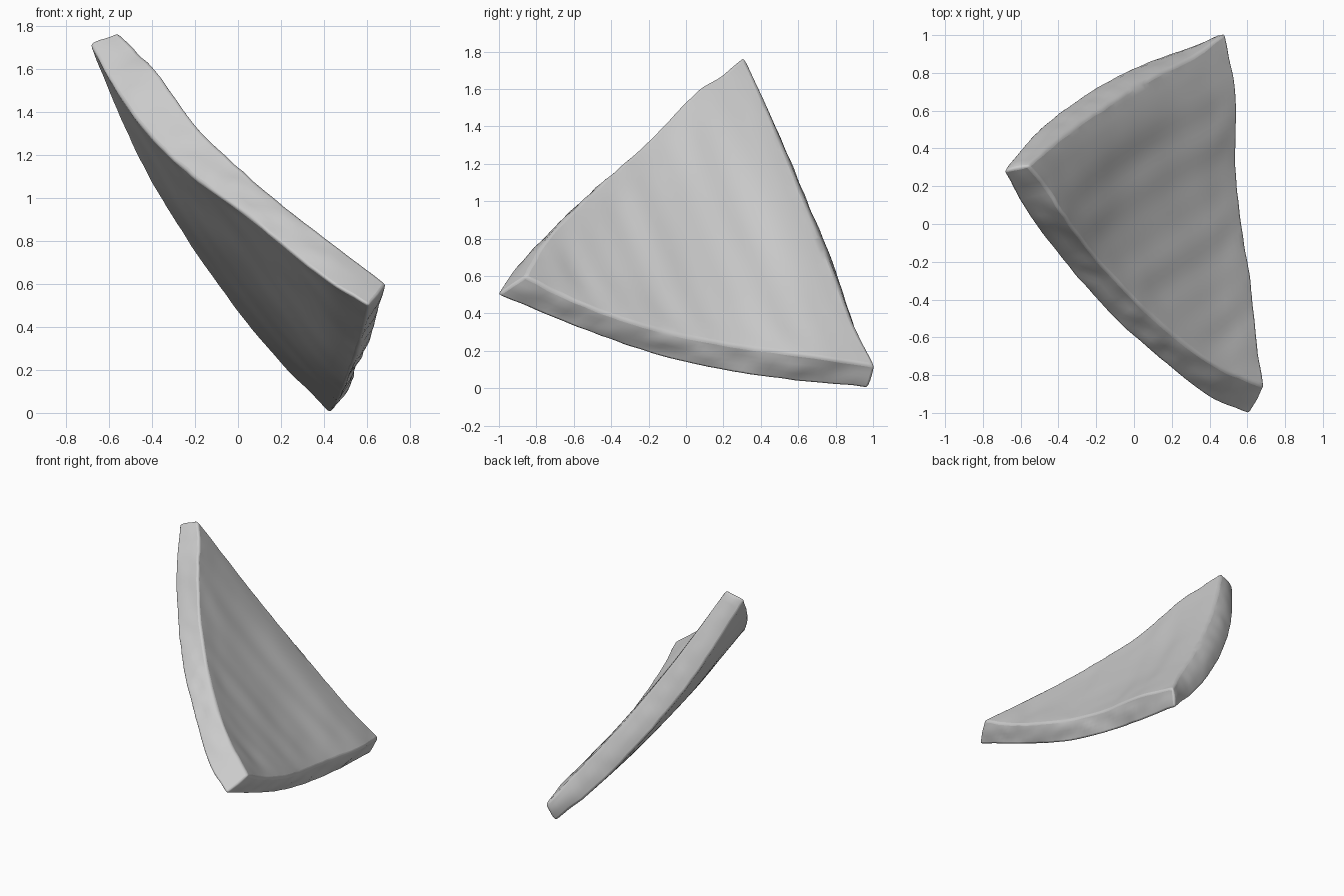
import bpy, bmesh, math
from mathutils import Vector, noise

cube = bpy.data.objects.get("Cube")
if cube:
    bpy.data.objects.remove(cube, do_unlink=True)

STEPS = 48       # grid rows across the shard
RIM_ROWS = 6     # strips across the broken edge

# Corner-to-corner edge curves of the convex (outer) and concave (inner) faces
top_out, front_out, back_out = (-.69, .28, 1.72), (.61, -1.01, .5), (.43, .97, 0)
top_in, front_in, back_in = (-.56, .31, 1.77), (.69, -.86, .6), (.48, 1.01, .12)

outer_edges = [
    [top_out, (-.56, .05, 1.49), (-.42, -.14, 1.3), (-.21, -.39, 1.1), (0, -.6, .95),
     (.4, -.92, .63), front_out],
    [front_out, (.57, -.6, .33), (.51, -.1, .16), (.47, .4, .06), back_out],
    [back_out, (.2, .9, .23), (0, .825, .47), (-.2, .72, .75), (-.4, .585, 1.07),
     (-.56, .44, 1.4), top_out],
]
inner_edges = [
    [top_in, (-.46, .19, 1.67), (-.38, .06, 1.59), (-.2, -.18, 1.34), (.1, -.49, 1.06),
     (.4, -.73, .82), front_in],
    [front_in, (.65, -.6, .47), (.62, -.3, .36), (.57, 0, .28), (.54, .3, .225),
     (.54, .7, .17), back_in],
    [back_in, (.32, .89, .35), (.14, .8, .59), (-.05, .69, .87), (-.25, .56, 1.19),
     (-.41, .44, 1.48), top_in],
]


def curve(points):
    """Return a smooth function of t through the points, spaced by length."""
    pts = [Vector(p) for p in points]
    knots = [0.0]
    for a, b in zip(pts, pts[1:]):
        knots.append(knots[-1] + (b - a).length)
    knots = [k / knots[-1] for k in knots]

    def tangent(i):
        a, b = max(i - 1, 0), min(i + 1, len(pts) - 1)
        return (pts[b] - pts[a]) / (knots[b] - knots[a])

    def at(t):
        i = max(k for k in range(len(pts) - 1) if knots[k] <= t or k == 0)
        span = knots[i + 1] - knots[i]
        s = (t - knots[i]) / span
        h = s * s * (3 - 2 * s)
        # Cubic ease plus end slopes, relative to the straight segment
        step = pts[i + 1] - pts[i]
        start = tangent(i) * span * s * (1 - s) ** 2
        end = tangent(i + 1) * span * s * s * (1 - s)
        return pts[i] + step * h + start - end
    return at


def patch(edges):
    """Return a curved triangular surface that meets all three edge curves."""
    curves = [curve(e) for e in edges]
    corners = [Vector(e[0]) for e in edges]

    def at(weights):
        p = sum((c * w for c, w in zip(corners, weights)), Vector())
        for k in range(3):
            n = (k + 1) % 3
            total = weights[k] + weights[n]
            if total > 0:
                t = weights[n] / total
                chord = corners[k].lerp(corners[n], t)
                p += (curves[k](t) - chord) * total ** 2
        return p
    return at


def add_face_grid(bm, surface, ripple):
    """Add one broad face; wheel marks run parallel to the back edge."""
    grid = {}
    for i in range(STEPS + 1):
        for j in range(STEPS + 1 - i):
            w = ((STEPS - i - j) / STEPS, i / STEPS, j / STEPS)
            p = surface(w)
            fade = min(1, 12 * min(w))
            marks = math.sin(w[1] * 30) + .6 * math.sin(w[1] * 53 + 1)
            wear = noise.noise(p * 4)
            p += Vector((.77, .22, .59)) * fade * ripple * (marks + wear)
            grid[i, j] = bm.verts.new(p)
    for i in range(STEPS):
        for j in range(STEPS - i):
            a, b, c = grid[i, j], grid[i + 1, j], grid[i, j + 1]
            bm.faces.new((a, b, c))
            if i + j < STEPS - 1:
                bm.faces.new((b, grid[i + 1, j + 1], c))
    # Boundary loop: front-side edge, lower edge, then back edge
    keys = [(k, 0) for k in range(STEPS)]
    keys += [(STEPS - k, k) for k in range(STEPS)]
    keys += [(0, STEPS - k) for k in range(STEPS)]
    return [grid[k] for k in keys]


bm = bmesh.new()
outer_loop = add_face_grid(bm, patch(outer_edges), .001)
inner_loop = add_face_grid(bm, patch(inner_edges), .003)

# Chipped, slightly rounded rim joining the two faces
centre = sum((v.co for v in outer_loop + inner_loop), Vector()) / (2 * len(outer_loop))
loops = [outer_loop]
for row in range(1, RIM_ROWS):
    s = row / RIM_ROWS
    strip = []
    for k, (a, b) in enumerate(zip(outer_loop, inner_loop)):
        p = a.co.lerp(b.co, s)
        across = (b.co - a.co).normalized()
        outward = p - centre
        outward = (outward - across * outward.dot(across)).normalized()
        smooth_side = k > 2 * STEPS
        roundness = .022 if smooth_side else .006
        chips = (.008 if smooth_side else .016) * noise.noise(p * 9)
        strip.append(bm.verts.new(p + outward * (roundness + chips) * math.sin(math.pi * s)))
    loops.append(strip)
loops.append(inner_loop)
count = len(outer_loop)
for low, high in zip(loops, loops[1:]):
    for k in range(count):
        n = (k + 1) % count
        bm.faces.new((low[k], low[n], high[n], high[k]))

# Roughen the two broken edge lines a little
for v in outer_loop + inner_loop:
    v.co += noise.noise_vector(v.co * 11) * .005

bmesh.ops.recalc_face_normals(bm, faces=bm.faces)
mesh = bpy.data.meshes.new("curved_shard")
bm.to_mesh(mesh)
bm.free()
shard = bpy.data.objects.new("curved_shard", mesh)
bpy.context.collection.objects.link(shard)

# Worn edges
bevel = shard.modifiers.new("worn_edges", "BEVEL")
bevel.width = .015
bevel.segments = 3
bevel.limit_method = "ANGLE"
bevel.angle_limit = math.radians(45)

bpy.ops.object.select_all(action="DESELECT")
shard.select_set(True)
bpy.context.view_layer.objects.active = shard
bpy.ops.object.shade_smooth_by_angle(angle=math.radians(50))
